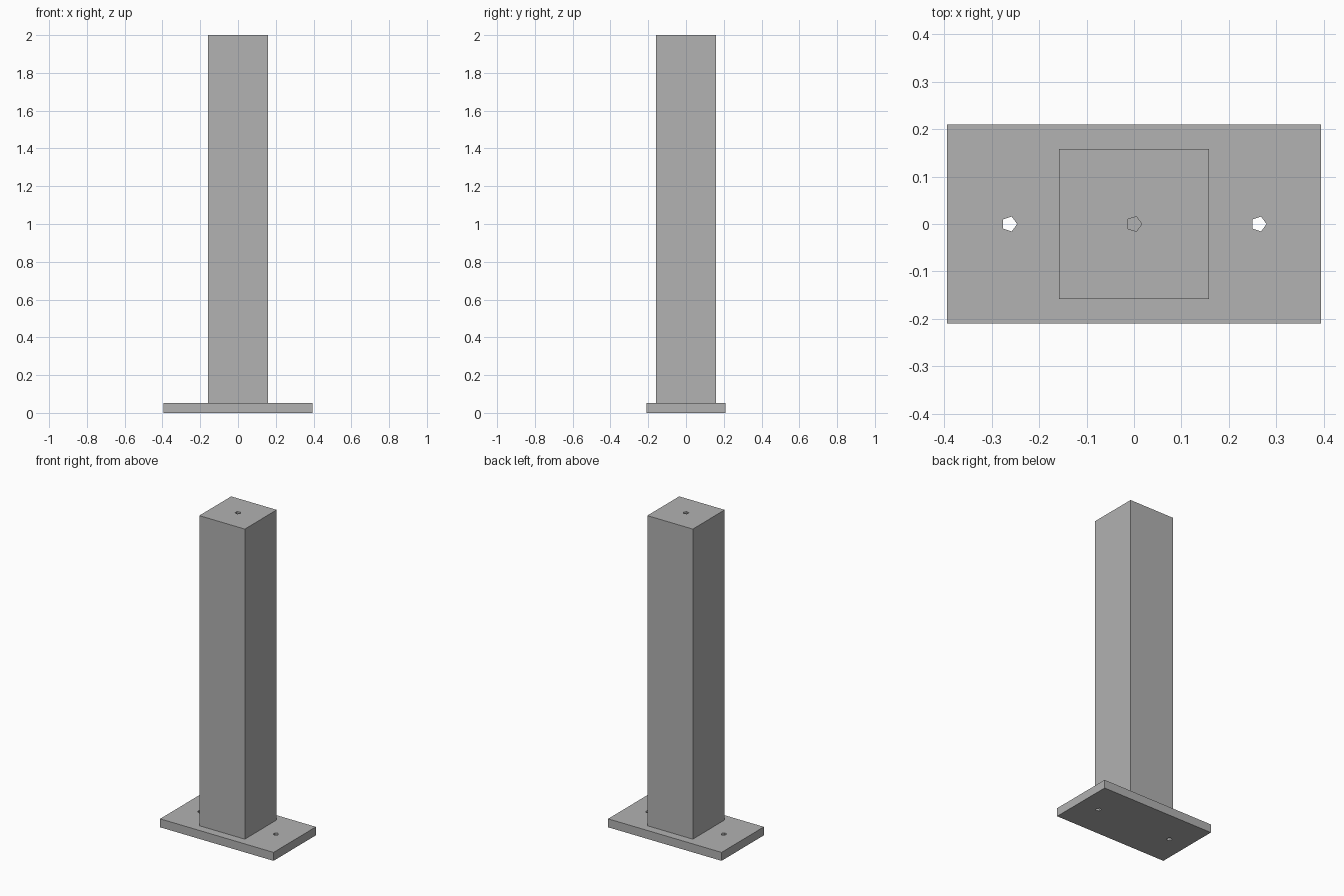
import bpy
import math

cube = bpy.data.objects.get("Cube")
if cube:
    bpy.data.objects.remove(cube, do_unlink=True)

grey = bpy.data.materials.new("plain grey")
grey.use_nodes = True
colour = (0.445, 0.445, 0.445, 1)
grey.diffuse_color = colour
grey.node_tree.nodes["Principled BSDF"].inputs["Base Color"].default_value = colour

PLATE_TOP = 0.053
HOLE_RADIUS = 0.0165
HOLE_DEPTH = 0.2


def box(name, width, depth, bottom, top):
    bpy.ops.mesh.primitive_cube_add(size=1, location=(0, 0, (bottom + top) / 2))
    obj = bpy.context.object
    obj.name = name
    obj.scale = (width, depth, top - bottom)
    bpy.ops.object.transform_apply(location=True, rotation=True, scale=True)
    obj.data.materials.append(grey)
    return obj


def drill(target, x, bottom, top):
    """Cut a five-sided hole with one corner pointing to +x."""
    bpy.ops.mesh.primitive_cylinder_add(
        vertices=5, radius=HOLE_RADIUS, depth=top - bottom,
        location=(x, 0, (bottom + top) / 2), rotation=(0, 0, -math.pi / 2))
    cutter = bpy.context.object
    cutter.hide_render = True
    cutter.data.materials.append(grey)
    bpy.context.view_layer.objects.active = target
    mod = target.modifiers.new("hole", "BOOLEAN")
    mod.operation = "DIFFERENCE"
    mod.solver = "EXACT"
    mod.object = cutter
    bpy.ops.object.modifier_apply(modifier=mod.name)
    bpy.data.objects.remove(cutter, do_unlink=True)


# Base plate with a bolt hole through each end
base_plate = box("base_plate", 0.788, 0.42, 0, PLATE_TOP)
for side in (-1, 1):
    drill(base_plate, side * 0.263, -0.05, PLATE_TOP + 0.05)

# Square post with a blind hole in its top
post = box("post", 0.316, 0.316, PLATE_TOP, 2)
drill(post, 0, 2 - HOLE_DEPTH, 2.05)
